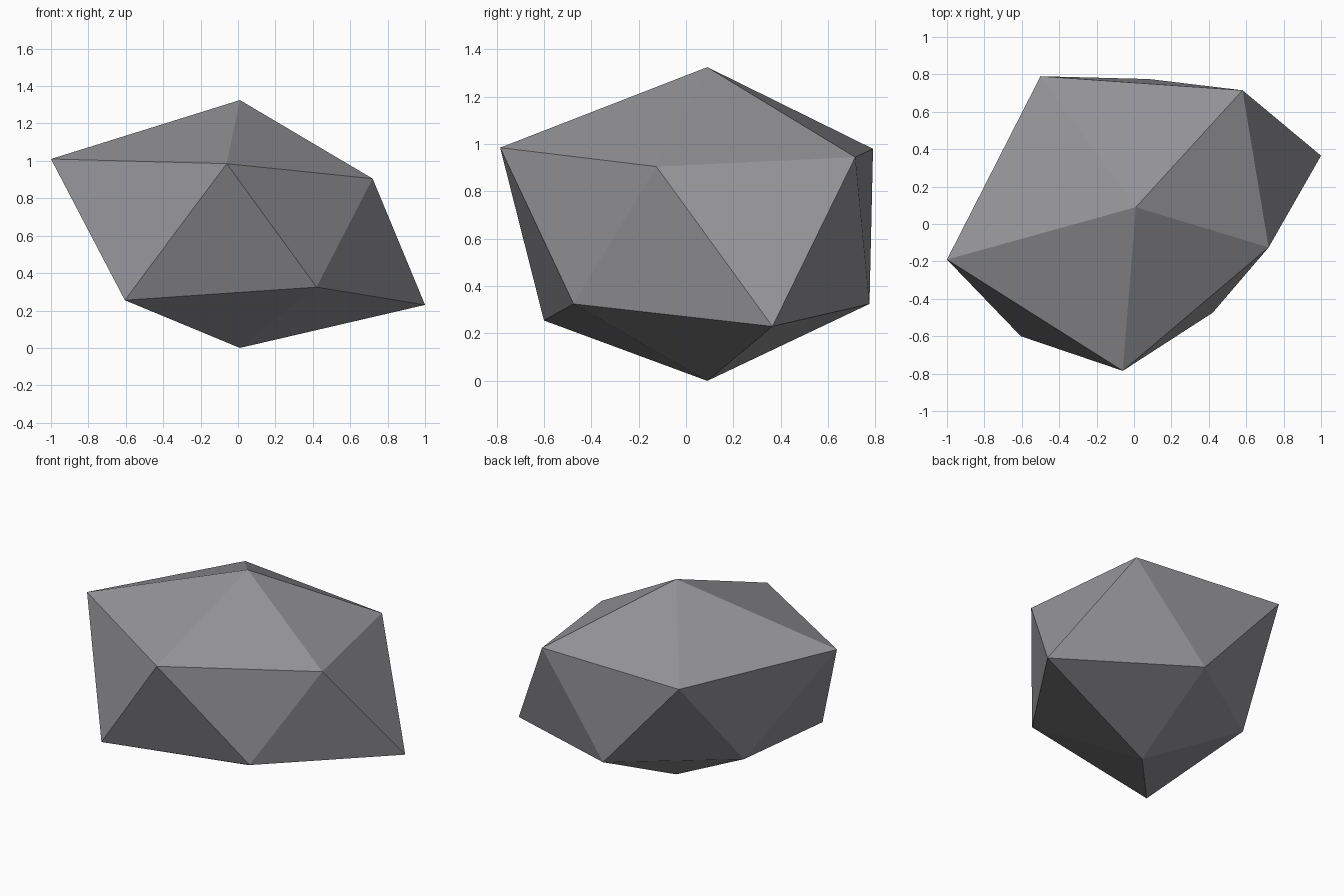
import bpy
import bmesh

cube = bpy.data.objects.get("Cube")
if cube:
    bpy.data.objects.remove(cube, do_unlink=True)

# Plain grey stone
stone = bpy.data.materials.new("grey stone")
stone.use_nodes = True
colour = (0.3, 0.3, 0.318, 1)
stone.diffuse_color = colour
bsdf = next(n for n in stone.node_tree.nodes if n.type == "BSDF_PRINCIPLED")
bsdf.inputs["Base Color"].default_value = colour
bsdf.inputs["Roughness"].default_value = 0.9

# Uneven twenty-sided rock: two staggered rings of corners between two tips.
# Each lower corner sits between the matching upper corner and the next one.
upper_ring = [(-1, -0.19, 1.01), (-0.06, -0.785, 0.985), (0.72, -0.125, 0.905),
              (0.58, 0.715, 0.945), (-0.5, 0.79, 0.98)]
lower_ring = [(-0.605, -0.6, 0.255), (0.42, -0.475, 0.325), (1, 0.365, 0.23),
              (0.08, 0.775, 0.325), (-0.635, 0.285, 0.35)]

bm = bmesh.new()
top = bm.verts.new((0.01, 0.09, 1.325))
bottom = bm.verts.new((0.01, 0.09, 0))
upper = [bm.verts.new(p) for p in upper_ring]
lower = [bm.verts.new(p) for p in lower_ring]

for i in range(5):
    j = (i + 1) % 5
    bm.faces.new((top, upper[i], upper[j]))
    bm.faces.new((upper[i], lower[i], upper[j]))
    bm.faces.new((lower[i], lower[j], upper[j]))
    bm.faces.new((bottom, lower[j], lower[i]))

bmesh.ops.recalc_face_normals(bm, faces=bm.faces)
mesh = bpy.data.meshes.new("rock")
bm.to_mesh(mesh)
bm.free()
mesh.materials.append(stone)
rock = bpy.data.objects.new("rock", mesh)
bpy.context.collection.objects.link(rock)
